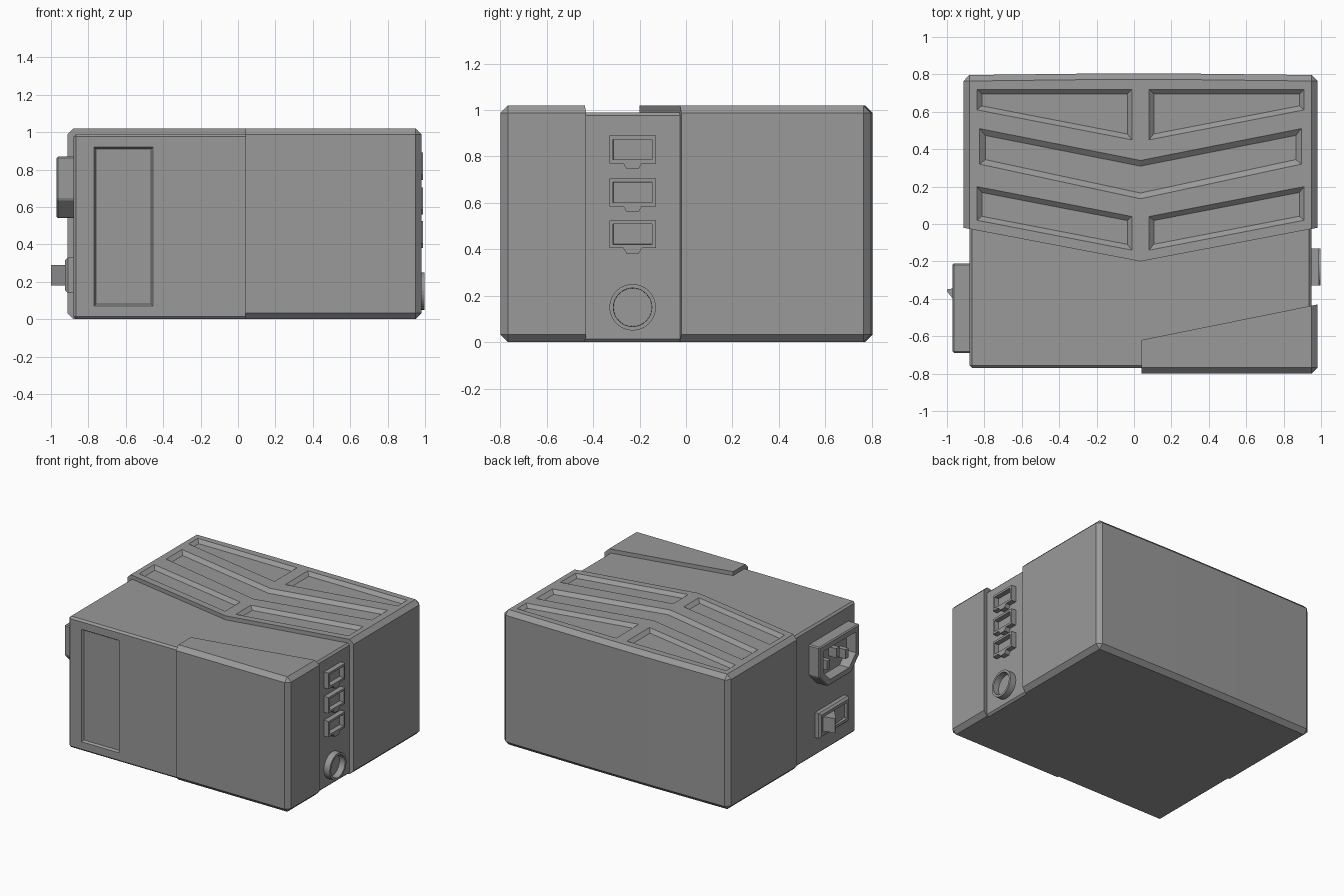
import bpy, bmesh, math
from mathutils import Vector

cube = bpy.data.objects.get("Cube")
if cube:
    bpy.data.objects.remove(cube)

grey = bpy.data.materials.new("mid_grey")
grey.use_nodes = True
colour = (0.32, 0.32, 0.32, 1)
grey.diffuse_color = colour
grey.node_tree.nodes["Principled BSDF"].inputs["Base Color"].default_value = colour

# Frames map a flat outline (u, v) and a height w along the outward normal
FRAMES = {
    "top": lambda u, v, w: (u, v, w),
    "front": lambda u, v, w: (u, -w, v),
    "right": lambda u, v, w: (w, u, v),
    "left": lambda u, v, w: (-w, -u, v),
}


def prism(name, pts, frame, w0, w1, chamfer=0, keep=None, taper=None):
    """Extrude an outline; chamfer chosen edges, or add a tapered cap (inset, height)."""
    place = FRAMES[frame]
    bm = bmesh.new()
    low = [bm.verts.new(place(u, v, w0)) for u, v in pts]
    high = [bm.verts.new(place(u, v, w1)) for u, v in pts]
    bm.faces.new(low)
    cap = bm.faces.new(high)
    n = len(pts)
    for i in range(n):
        j = (i + 1) % n
        bm.faces.new((low[i], low[j], high[j], high[i]))
    bmesh.ops.recalc_face_normals(bm, faces=bm.faces[:])
    if taper:
        bmesh.ops.inset_individual(bm, faces=[cap], thickness=taper[0],
                                   depth=taper[1], use_even_offset=True)
    if chamfer:
        edges = [e for e in bm.edges
                 if e.calc_face_angle(0) > 0.3
                 and (keep is None or keep((e.verts[0].co + e.verts[1].co) / 2))]
        bmesh.ops.bevel(bm, geom=edges, offset=chamfer, segments=1,
                        affect='EDGES', clamp_overlap=True)
    mesh = bpy.data.meshes.new(name)
    bm.to_mesh(mesh)
    bm.free()
    mesh.materials.append(grey)
    obj = bpy.data.objects.new(name, mesh)
    bpy.context.collection.objects.link(obj)
    return obj


def recess(target, pts, frame, surface, depth, slope):
    """Cut a pocket with sloping walls into a surface."""
    cutter = prism("cutter", pts, frame, surface + 0.05, surface,
                   taper=(slope, depth))
    mod = target.modifiers.new("pocket", 'BOOLEAN')
    mod.operation, mod.solver, mod.object = 'DIFFERENCE', 'EXACT', cutter
    bpy.context.view_layer.update()
    graph = bpy.context.evaluated_depsgraph_get()
    mesh = bpy.data.meshes.new_from_object(target.evaluated_get(graph))
    target.modifiers.clear()
    target.data = mesh
    bpy.data.objects.remove(cutter)


def rect(u0, u1, v0, v1):
    return [(u0, v0), (u1, v0), (u1, v1), (u0, v1)]


def circle(u, v, r, n=32):
    return [(u + r * math.cos(math.tau * i / n), v + r * math.sin(math.tau * i / n))
            for i in range(n)]


# Core case with the recessed front panel
core = prism("core_case", rect(-0.88, 0.95, -0.77, 0.1), "top", 0, 0.99, 0.014,
             lambda m: m.y < 0.05)
recess(core, rect(-0.77, -0.455, 0.07, 0.92), "front", 0.77, 0.015, 0.01)

# Rear shell with a V-shaped front edge and slightly bowed back
CX, TOP = 0.035, 1.02
rear = prism("rear_shell",
             [(-0.912, -0.02), (CX, -0.2), (0.982, -0.02), (0.982, 0.796),
              (0.3, 0.804), (-0.25, 0.804), (-0.912, 0.796)],
             "top", 0, TOP, 0.032, lambda m: m.y > 0)

# Pockets in the rear shell's top: mirrored pairs and a middle chevron
rear_pocket = [(0.045, 0.72), (0.875, 0.72), (0.875, 0.61), (0.045, 0.45)]
front_pocket = [(0.045, 0.04), (0.875, 0.2), (0.875, 0.02), (0.045, -0.14)]
for outline in (rear_pocket, front_pocket):
    for side in (-1, 1):
        recess(rear, [(CX + side * u, v) for u, v in outline], "top", TOP, 0.024, 0.026)
chevron = [(-0.86, 0.51), (0, 0.34), (0.86, 0.51), (0.86, 0.32), (0, 0.135), (-0.86, 0.32)]
recess(rear, [(CX + u, v) for u, v in chevron], "top", TOP, 0.024, 0.03)

# Front corner shell
prism("front_corner_shell",
      [(0.04, -0.8), (0.982, -0.8), (0.982, -0.43), (0.04, -0.62)],
      "top", 0, TOP, 0.032, lambda m: m.y < -0.6 and m.x > 0.3)

# Three ports with latch tabs on the right side
for i, z in enumerate((0.77, 0.585, 0.405)):
    outline = [(-0.33, z), (-0.27, z), (-0.255, z - 0.025), (-0.205, z - 0.025),
               (-0.19, z), (-0.13, z), (-0.13, z + 0.12), (-0.33, z + 0.12)]
    port = prism(f"port_{i + 1}", outline, "right", 0.93, 0.988)
    recess(port, rect(-0.314, -0.146, z + 0.016, z + 0.104), "right", 0.988, 0.036, 0.001)

# Round socket on the right side
socket = prism("round_socket", circle(-0.23, 0.15, 0.1), "right", 0.93, 0.998)
recess(socket, circle(-0.23, 0.15, 0.083), "right", 0.998, 0.046, 0.001)


# Power inlet with three pins on the left side
def inlet_outline(d):
    c = 0.1 - d * 0.4
    u0, u1, v0, v1 = 0.21 + d, 0.69 - d, 0.54 + d, 0.87 - d
    return [(u0 + c, v0), (u1 - c, v0), (u1, v0 + c), (u1, v1), (u0, v1), (u0, v0 + c)]


inlet = prism("power_inlet", inlet_outline(0), "left", 0.86, 0.97, 0.008,
              lambda m: m.x < -0.9)
recess(inlet, inlet_outline(0.045), "left", 0.97, 0.08, 0.001)
for i, (u, v) in enumerate(((0.34, 0.69), (0.45, 0.74), (0.56, 0.69))):
    prism(f"inlet_pin_{i + 1}", rect(u - 0.018, u + 0.018, v - 0.035, v + 0.035),
          "left", 0.88, 0.955)

# Rocker switch on the left side
frame = prism("switch_frame", rect(0.285, 0.635, 0.14, 0.33), "left", 0.86, 0.91,
              taper=(0.014, 0.015))
recess(frame, rect(0.315, 0.605, 0.175, 0.295), "left", 0.925, 0.035, 0.001)
rocker = [(0.32, 0.88), (0.345, 0.97), (0.35, 1.0), (0.36, 1.0),
          (0.46, 0.92), (0.6, 0.905), (0.6, 0.88)]
prism("switch_rocker", [(-w, -u) for u, w in rocker], "top", 0.18, 0.29)
